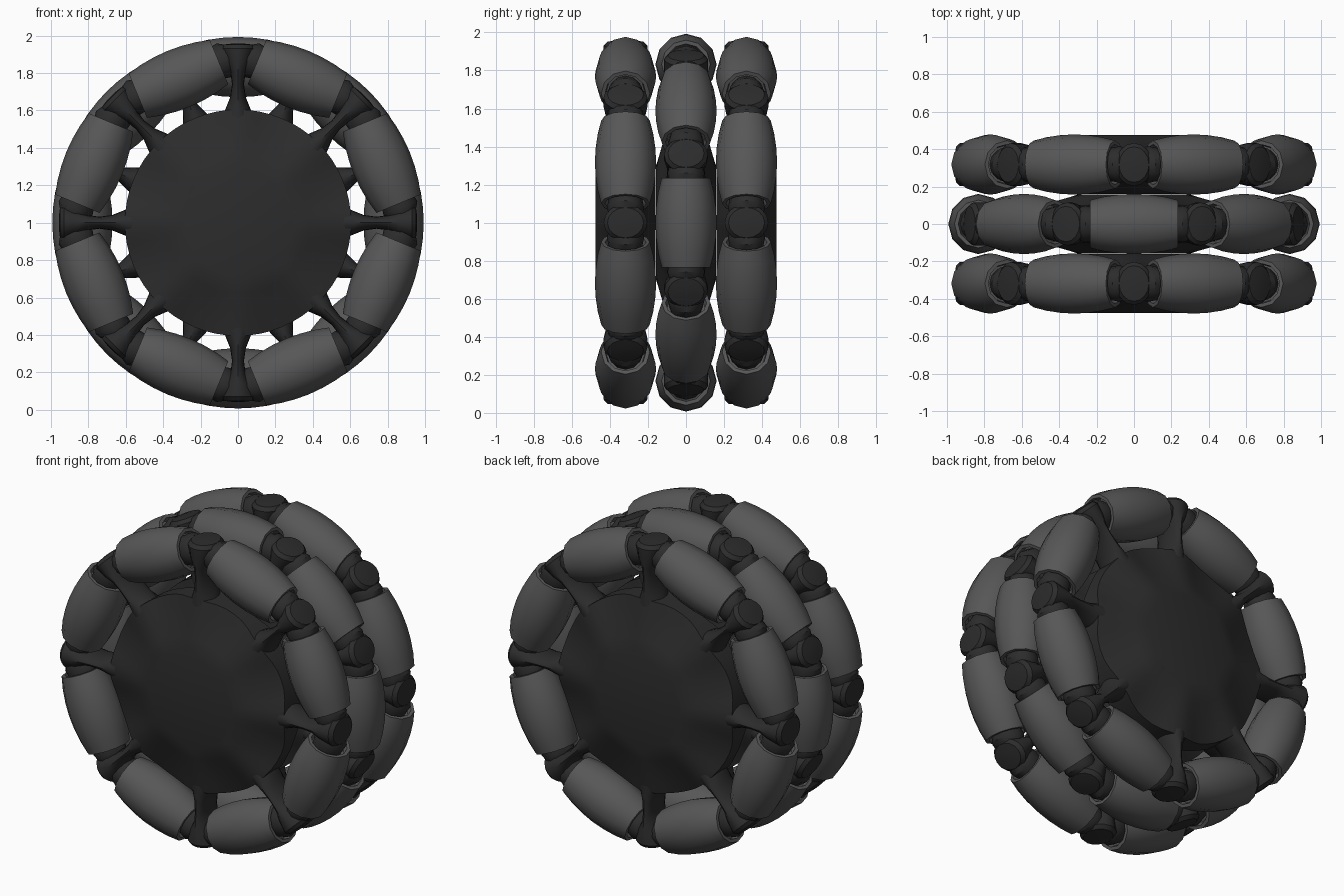
import bpy, bmesh
from math import pi, cos, sin
from mathutils import Matrix, Vector

if "Cube" in bpy.data.objects:
    bpy.data.objects.remove(bpy.data.objects["Cube"])

def material(name, v):
    m = bpy.data.materials.new(name)
    m.diffuse_color = (v, v, v, 1)
    m.use_nodes = True
    m.node_tree.nodes["Principled BSDF"].inputs["Base Color"].default_value = m.diffuse_color
    return m

ROLLER_MAT = material("roller_rubber", 0.095)
HUB_MAT = material("hub_plastic", 0.025)

def finish(bm, name, mat, angle):
    bmesh.ops.recalc_face_normals(bm, faces=bm.faces)
    me = bpy.data.meshes.new(name)
    bm.to_mesh(me)
    bm.free()
    me.materials.append(mat)
    ob = bpy.data.objects.new(name, me)
    bpy.context.collection.objects.link(ob)
    bpy.ops.object.select_all(action='DESELECT')
    ob.select_set(True)
    bpy.context.view_layer.objects.active = ob
    bpy.ops.object.shade_smooth_by_angle(angle=angle)
    return ob

def loft(bm, sections, mat, n=12):
    """Elliptical sections (pos along z, half x, half y), capped."""
    rings = []
    for p, a, b in sections:
        rings.append([bm.verts.new(mat @ Vector((a * cos(2 * pi * i / n), b * sin(2 * pi * i / n), p)))
                      for i in range(n)])
    for r0, r1 in zip(rings, rings[1:]):
        for i in range(n):
            j = (i + 1) % n
            bm.faces.new((r0[i], r0[j], r1[j], r1[i]))
    bm.faces.new(rings[0])
    bm.faces.new(rings[-1])

# barrel roller with recessed ends
half = [(0.20, 0.10), (0.235, 0.108), (0.235, 0.128), (0.16, 0.146), (0.08, 0.157)]
ROLLER = [(-p, r, r) for p, r in half] + [(0, 0.161, 0.161)] + [(p, r, r) for p, r in reversed(half)]

# spoke with flared lug: radius, half width, half depth
SPOKE = [(0.45, 0.10, 0.105), (0.56, 0.085, 0.10), (0.62, 0.062, 0.10), (0.67, 0.042, 0.10),
         (0.74, 0.032, 0.10), (0.80, 0.040, 0.105), (0.86, 0.075, 0.115), (0.93, 0.098, 0.115),
         (0.952, 0.08, 0.095), (0.958, 0.03, 0.04)]

# hub web: radius, half thickness at the spoke, half thickness in the valley
WEB = [(0.30, 0.158, 0.158), (0.38, 0.14, 0.13), (0.48, 0.115, 0.09), (0.56, 0.10, 0.065), (0.605, 0.09, 0.05)]

def spin(a):
    return Matrix.Rotation(-a, 4, 'Y')

def make_wheel(label, y, offset):
    base = Matrix.Translation((0, y, 1.0))
    # rollers between the spokes
    for k in range(8):
        bm = bmesh.new()
        m = base @ spin(offset + pi / 8 + k * pi / 4) @ Matrix.Translation((0.832, 0, 0))
        loft(bm, ROLLER, m)
        finish(bm, f"{label}_roller_{k + 1}", ROLLER_MAT, 0.75)

    # hub disc with ridges running into the spokes
    bm = bmesh.new()
    n = 64
    rings = []
    for side in (-1, 1):
        group = []
        for r, hs, hv in WEB:
            ring = []
            for i in range(n):
                a = 2 * pi * i / n
                w = (0.5 + 0.5 * cos(8 * a)) ** 1.5
                h = hv + (hs - hv) * w
                ring.append(bm.verts.new(base @ spin(a + offset) @ Vector((r, side * h, 0))))
            group.append(ring)
        bm.faces.new(group[0])
        rings.append(group)
    loop = rings[0] + rings[1][::-1]
    for r0, r1 in zip(loop, loop[1:]):
        for i in range(n):
            j = (i + 1) % n
            bm.faces.new((r0[i], r0[j], r1[j], r1[i]))
    finish(bm, f"{label}_hub", HUB_MAT, 0.7)

    # spokes with lugs, and roller axles
    bm = bmesh.new()
    for k in range(8):
        m = base @ spin(offset + k * pi / 4)
        loft(bm, SPOKE, m @ Matrix.Rotation(pi / 2, 4, 'Y'), 16)
        m = base @ spin(offset + pi / 8 + k * pi / 4) @ Matrix.Translation((0.832, 0, 0))
        for s in (-1, 1):
            loft(bm, [(s * 0.195, 0.085, 0.085), (s * 0.26, 0.098, 0.098), (s * 0.29, 0.08, 0.09)], m)
    finish(bm, f"{label}_spokes", HUB_MAT, 0.7)

make_wheel("front", -0.318, 0)
make_wheel("middle", 0, pi / 8)
make_wheel("back", 0.318, 0)
